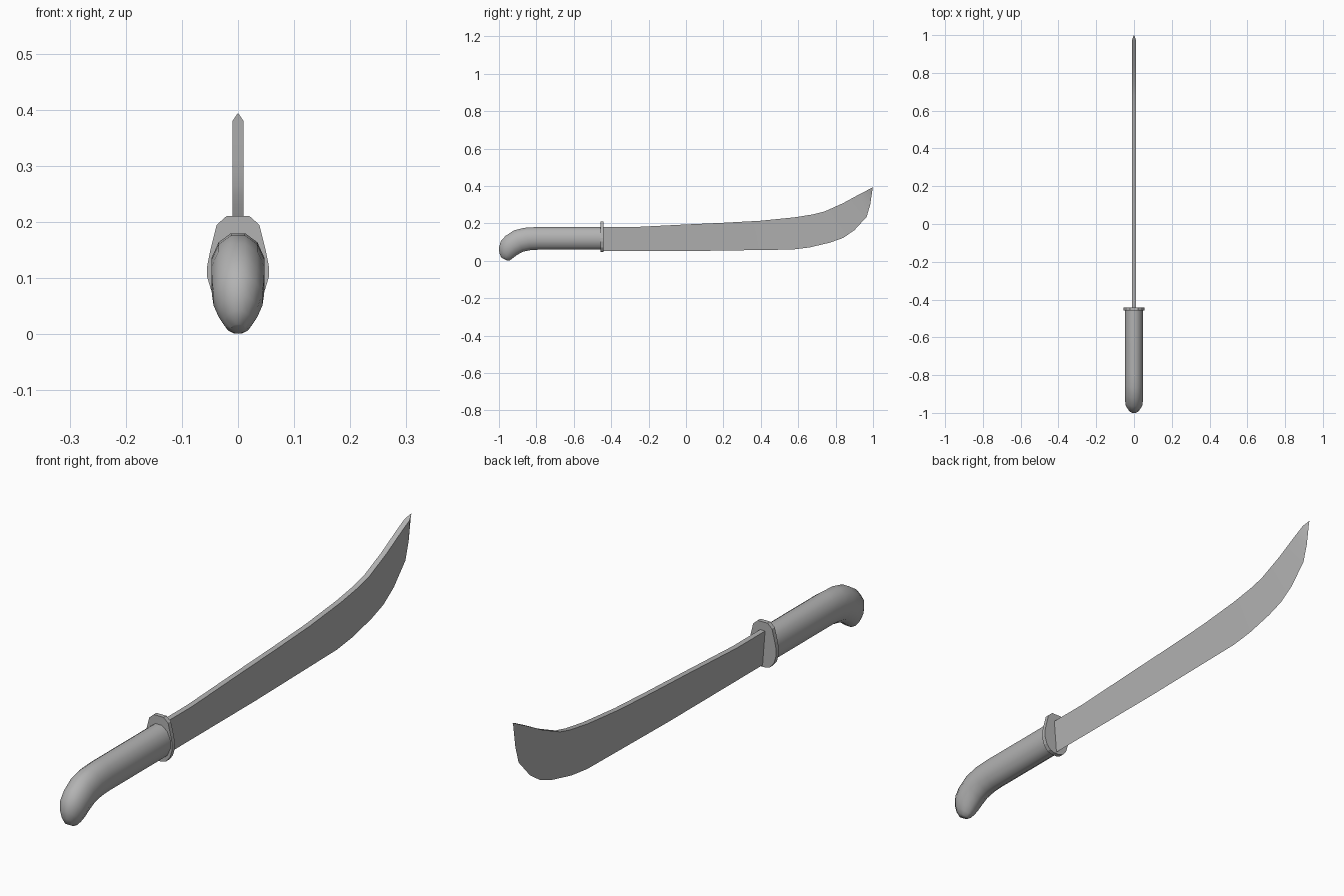
import bpy, math

if "Cube" in bpy.data.objects:
    bpy.data.objects.remove(bpy.data.objects["Cube"])

grey = bpy.data.materials.new("dark_grey")
grey.diffuse_color = (.45, .45, .45, 1)
grey.use_nodes = True
grey.node_tree.nodes["Principled BSDF"].inputs["Base Color"].default_value = grey.diffuse_color

def make(name, verts, faces, smooth=None):
    mesh = bpy.data.meshes.new(name)
    mesh.from_pydata(verts, [], faces)
    mesh.update()
    mesh.materials.append(grey)
    ob = bpy.data.objects.new(name, mesh)
    bpy.context.collection.objects.link(ob)
    bpy.ops.object.select_all(action='DESELECT')
    ob.select_set(True)
    bpy.context.view_layer.objects.active = ob
    bpy.ops.object.mode_set(mode='EDIT')
    bpy.ops.mesh.select_all(action='SELECT')
    bpy.ops.mesh.normals_make_consistent(inside=False)
    bpy.ops.object.mode_set(mode='OBJECT')
    if smooth:
        bpy.ops.object.shade_smooth_by_angle(angle=math.radians(smooth))
    return ob

def loft(name, rings, smooth=None):
    # Skin equal-sized rings and cap both ends
    n = len(rings[0])
    verts = [p for r in rings for p in r]
    faces = [(i*n + k, i*n + (k+1) % n, (i+1)*n + (k+1) % n, (i+1)*n + k)
             for i in range(len(rings) - 1) for k in range(n)]
    faces += [tuple(range(n))[::-1], tuple(range(len(verts) - n, len(verts)))]
    return make(name, verts, faces, smooth)

# Blade: wedge section, thick spine and sharp cutting edge (y, z)
spine = [(-.45, .18), (-.28, .18), (0, .194), (.2, .203), (.4, .214), (.58, .232),
         (.68, .248), (.74, .263), (.84, .308), (.93, .357), (.975, .38), (1, .393)]
edge = [(-.45, .053), (-.2, .053), (.1, .053), (.3, .056), (.57, .06), (.66, .071),
        (.77, .097), (.84, .122), (.90, .163), (.966, .235), (.985, .30), (.998, .388)]
half = [.01] * 11 + [.001]
loft("blade", [[(-w, *s), (w, *s), (0, *e)] for s, e, w in zip(spine, edge, half)], 20)

# Handle: twelve-sided oval swept into a drooping pommel (top y, z, bottom y, z, half width)
stations = [(-.45, .18, -.45, .059, .049), (-.80, .18, -.79, .059, .049),
            (-.865, .176, -.83, .057, .049), (-.92, .162, -.87, .049, .049),
            (-.965, .133, -.90, .033, .048), (-.99, .105, -.918, .02, .045),
            (-1, .07, -.932, .009, .036), (-.998, .042, -.945, .001, .025),
            (-.988, .018, -.958, .001, .012)]
rings = []
for ty, tz, by, bz, w in stations:
    ring = []
    for k in range(12):
        a = math.radians(15 + 30 * k)
        t = .5 + .5 * math.cos(a) / math.cos(math.radians(15))
        ring.append((w * math.sin(a), by + (ty - by) * t, bz + (tz - bz) * t))
    rings.append(ring)
loft("handle", rings, 40)

# Guard: thin egg-shaped plate between handle and blade
right = [(.02, .211), (.038, .195), (.05, .147), (.055, .121), (.055, .102),
         (.046, .072), (.03, .053), (.012, .047)]
outline = right + [(-x, z) for x, z in reversed(right)]
loft("guard", [[(x, y, z) for x, z in outline] for y in (-.458, -.442)])
